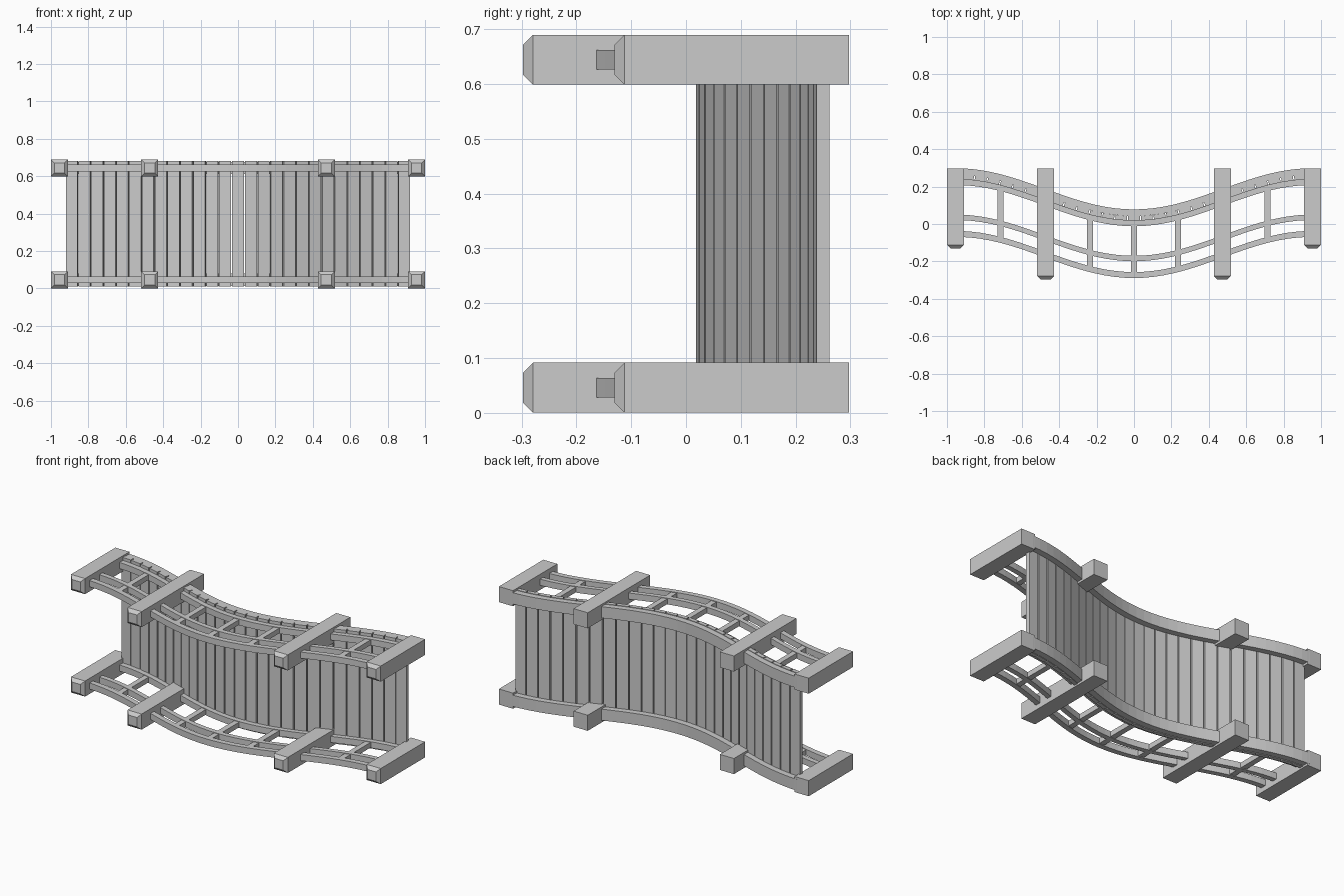
import bpy, bmesh, math

if "Cube" in bpy.data.objects:
    bpy.data.objects.remove(bpy.data.objects["Cube"])

POST = 0.091
SIDES = (("lower", 0.046), ("upper", 0.644))


def wave(x):
    # bridge curve: 0 at the crown, 0.22 at the ends
    return 0.11 * (1 - math.cos(math.pi * x / 0.95))


def finish(name, bm):
    bmesh.ops.recalc_face_normals(bm, faces=bm.faces)
    me = bpy.data.meshes.new(name)
    bm.to_mesh(me)
    bm.free()
    ob = bpy.data.objects.new(name, me)
    bpy.context.collection.objects.link(ob)
    return ob


def loft(name, rings):
    # closed solid through a sequence of four-cornered rings
    bm = bmesh.new()
    rows = [[bm.verts.new(p) for p in r] for r in rings]
    for a, b in zip(rows, rows[1:]):
        for i in range(4):
            j = (i + 1) % 4
            bm.faces.new((a[i], a[j], b[j], b[i]))
    bm.faces.new(rows[0])
    bm.faces.new(rows[-1])
    return finish(name, bm)


def rail(name, y0, y1, zc, depth, n=36):
    rings = []
    for i in range(n + 1):
        x = -0.925 + 1.85 * i / n
        w, h = wave(x), depth / 2
        rings.append([(x, y0 + w, zc - h), (x, y1 + w, zc - h),
                      (x, y1 + w, zc + h), (x, y0 + w, zc + h)])
    loft(name, rings)


def post(name, x, tip, zc):
    # square post with a chamfered cap facing -y
    rings = []
    for y, h in ((0.297, POST / 2), (tip + 0.018, POST / 2), (tip, POST / 2 - 0.018)):
        rings.append([(x - h, y, zc - h), (x + h, y, zc - h),
                      (x + h, y, zc + h), (x - h, y, zc + h)])
    loft(name, rings)


def box(name, loc, size, rot=0.0):
    bm = bmesh.new()
    bmesh.ops.create_cube(bm, size=1)
    bmesh.ops.scale(bm, vec=size, verts=bm.verts)
    ob = finish(name, bm)
    ob.location = loc
    ob.rotation_euler.z = rot


for side, zc in SIDES:
    # posts
    for s in (-1, 1):
        post(side + "_end_post", s * 0.9545, -0.130, zc)
        post(side + "_middle_post", s * 0.472, -0.297, zc)
    # beams on both sides of the planks, and the two handrails
    rail(side + "_deck_beam", 0.042, 0.078, zc, 0.066)
    rail(side + "_deck_curb", -0.012, 0.021, zc, 0.036)
    rail(side + "_mid_rail", -0.199, -0.170, zc, 0.036)
    rail(side + "_hand_rail", -0.289, -0.257, zc, 0.036)
    # balusters
    for x in (-0.715, -0.235, 0, 0.235, 0.715):
        box(side + "_baluster", (x, wave(x) - 0.135, zc), (0.032, 0.262, 0.03))

# deck planks following the curve
PITCH = 0.0683
for i in range(-13, 14):
    x = i * PITCH
    a = math.atan(0.11 * math.pi / 0.95 * math.sin(math.pi * x / 0.95))
    box("deck_plank", (x, wave(x) + 0.030, 0.345),
        ((PITCH - 0.006) / math.cos(a), 0.024, 0.67), a)
